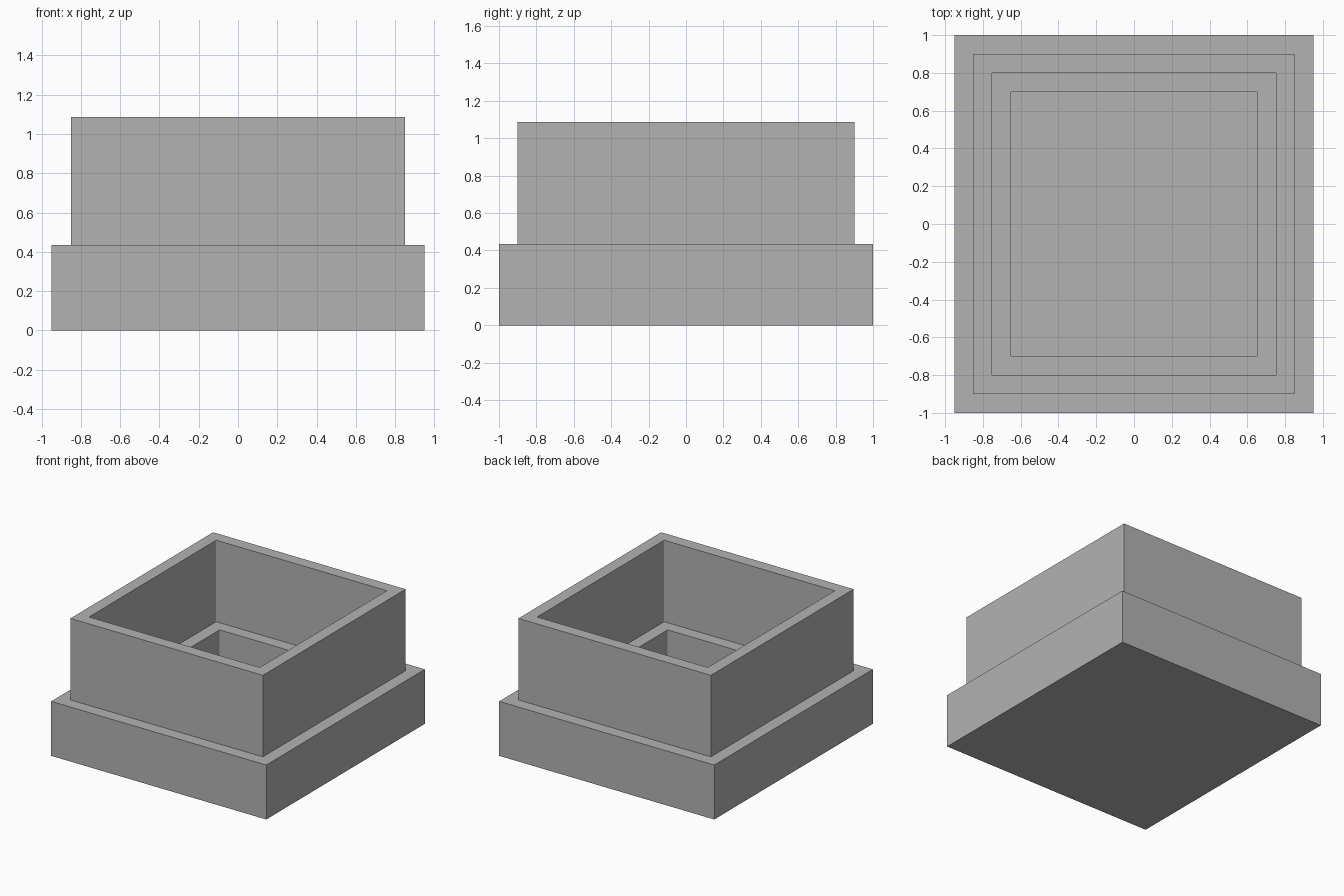
import bpy
import bmesh

cube = bpy.data.objects.get("Cube")
if cube:
    bpy.data.objects.remove(cube, do_unlink=True)

# One plain grey for the whole body
grey = bpy.data.materials.new("plain_grey")
grey.use_nodes = True
colour = (0.45, 0.45, 0.45, 1)
grey.diffuse_color = colour
grey.node_tree.nodes["Principled BSDF"].inputs["Base Color"].default_value = colour

# Heights of the steps
SHOULDER, RIM, FLOOR = 0.435, 1.086, 0.1

# Rectangular rings (half width, half depth, height), outside up and then inside down
outer = [(0.95, 1.0, 0), (0.95, 1.0, SHOULDER),
         (0.85, 0.9, SHOULDER), (0.85, 0.9, RIM)]
inner = [(0.754, 0.802, RIM), (0.754, 0.802, SHOULDER),
         (0.654, 0.702, SHOULDER), (0.654, 0.702, FLOOR)]


def ring(bm, half_x, half_y, z):
    return [bm.verts.new((sx * half_x, sy * half_y, z))
            for sx, sy in ((-1, -1), (1, -1), (1, 1), (-1, 1))]


bm = bmesh.new()
rings = [ring(bm, *size) for size in outer + inner]
for low, high in zip(rings, rings[1:]):
    for i in range(4):
        j = (i + 1) % 4
        bm.faces.new((low[i], low[j], high[j], high[i]))

# Underside and inner floor
bm.faces.new(rings[0][::-1])
bm.faces.new(rings[-1])

# Slightly rounded corners in both recesses
corners = [bm.edges.get((rings[k][i], rings[k + 1][i]))
           for k in (4, 6) for i in range(4)]
bmesh.ops.bevel(bm, geom=corners, offset=0.01, segments=3,
                profile=0.5, affect='EDGES')
bmesh.ops.recalc_face_normals(bm, faces=bm.faces)

mesh = bpy.data.meshes.new("stepped_box")
bm.to_mesh(mesh)
bm.free()
mesh.materials.append(grey)
box = bpy.data.objects.new("stepped_box", mesh)
bpy.context.collection.objects.link(box)
